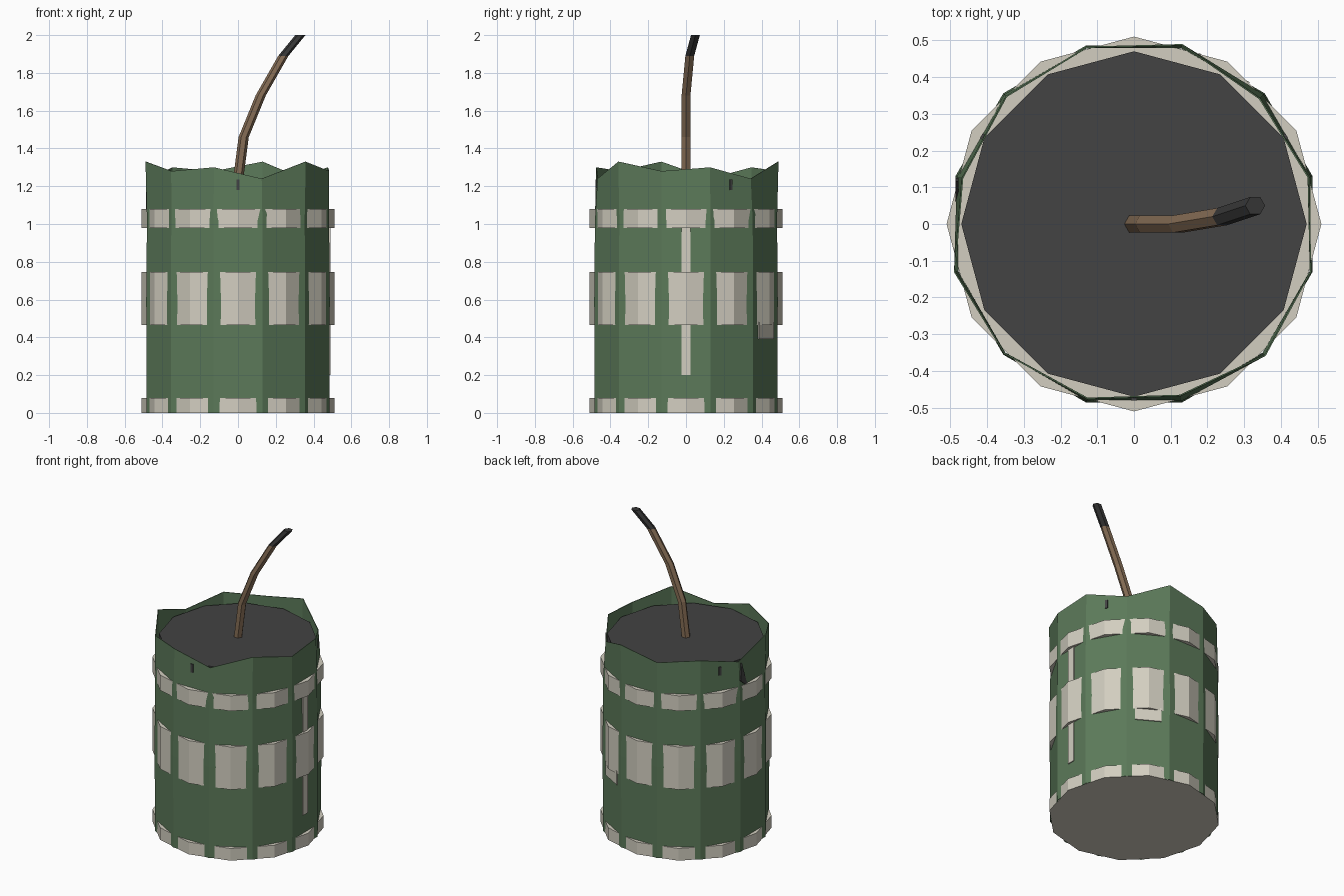
import bpy, bmesh, math
from mathutils import Vector, Matrix

if "Cube" in bpy.data.objects:
    bpy.data.objects.remove(bpy.data.objects["Cube"])


def material(name, rgb):
    m = bpy.data.materials.new(name)
    m.use_nodes = True
    m.diffuse_color = (*rgb, 1)
    m.node_tree.nodes["Principled BSDF"].inputs["Base Color"].default_value = (*rgb, 1)
    return m


GREEN = material("paper green", (0.107, 0.195, 0.102))
CREAM = material("band cream", (0.645, 0.617, 0.527))
DARK = material("powder grey", (0.056, 0.056, 0.056))
BROWN = material("cord brown", (0.24, 0.155, 0.092))
CHAR = material("charred black", (0.036, 0.036, 0.036))


def finish(name, bm, *mats):
    bmesh.ops.recalc_face_normals(bm, faces=bm.faces)
    me = bpy.data.meshes.new(name)
    bm.to_mesh(me)
    bm.free()
    for m in mats:
        me.materials.append(m)
    ob = bpy.data.objects.new(name, me)
    bpy.context.collection.objects.link(ob)
    return ob


def polar(r, deg, z):
    a = math.radians(deg)
    return Vector((r * math.cos(a), r * math.sin(a), z))


def loft(bm, rings, caps=True):
    """Join closed rings of points with quads; optionally cap both ends."""
    rows = [[bm.verts.new(p) for p in ring] for ring in rings]
    n = len(rows[0])
    for a, b in zip(rows, rows[1:]):
        for i in range(n):
            j = (i + 1) % n
            bm.faces.new((a[i], a[j], b[j], b[i]))
    if caps:
        bm.faces.new(rows[0][::-1])
        bm.faces.new(rows[-1])


def drum(name, r, z0, z1, mat):
    bm = bmesh.new()
    loft(bm, [[polar(r, 30 * k, z) for k in range(12)] for z in (z0, z1)])
    return finish(name, bm, mat)


def plate(name, deg, r, size, z, mat):
    """Box facing outwards: size is depth, width, height."""
    bm = bmesh.new()
    bmesh.ops.create_cube(bm, size=1)
    place = Matrix.Rotation(math.radians(deg), 4, 'Z') @ Matrix.Translation((r, 0, z))
    bmesh.ops.transform(bm, matrix=place @ Matrix.Diagonal((*size, 1)), verts=bm.verts)
    return finish(name, bm, mat)


# Paper tube with a torn rim that repeats three times round
angles = [75 + 30 * k for k in range(12)]
rim = [(0.507, 1.33), (0.50, 1.28), (0.493, 1.30), (0.485, 1.24)]
rings = [[polar(r, a, z) for a in angles]
         for r, z in ((0.501, 0), (0.503, 0.6), (0.499, 1.02))]
rings.append([polar(rim[k % 4][0], a, rim[k % 4][1]) for k, a in enumerate(angles)])
bm = bmesh.new()
loft(bm, rings, caps=False)
tube = finish("paper_tube", bm, GREEN)
wall = tube.modifiers.new("thickness", 'SOLIDIFY')
wall.thickness = 0.004
wall.offset = -1

# Bands, whose corners push out through the flats of the tube
drum("lower_band", 0.51, 0, 0.08, CREAM)
drum("middle_band", 0.51, 0.465, 0.745, CREAM)
drum("upper_band", 0.51, 0.98, 1.08, CREAM)

# Powder filling
drum("powder_top", 0.47, 1.18, 1.235, DARK)
for k, deg in enumerate((30, 150, 270)):
    plate(f"rim_mark_{k + 1}", deg, 0.468, (0.024, 0.016, 0.055), 1.207, DARK)

# Dark tear beside the low corner of the rim
bm = bmesh.new()
outline = ((0.115, 1.23), (0.125, 1.12), (0.05, 1.05))
loft(bm, [[(x, y, z) for y, z in outline] for x in (-0.486, -0.477)])
finish("rim_tear", bm, DARK)

# Seam strip and loose label patch
plate("seam_strip", 0, 0.486, (0.009, 0.05, 0.78), 0.59, CREAM)
plate("label_patch", 60, 0.487, (0.009, 0.16, 0.09), 0.435, CREAM)

# Bent six-sided cord with a charred end
path = [(0, 0, 1.23), (0.03, 0, 1.46), (0.12, 0, 1.68), (0.24, 0.02, 1.89), (0.33, 0.05, 2.0)]
bm = bmesh.new()
loft(bm, [[Vector(p) + polar(0.027, 60 * k, 0) for k in range(6)] for p in path])
for f in bm.faces:
    f.material_index = int(f.calc_center_median().z > 1.89)
finish("cord", bm, BROWN, CHAR)
